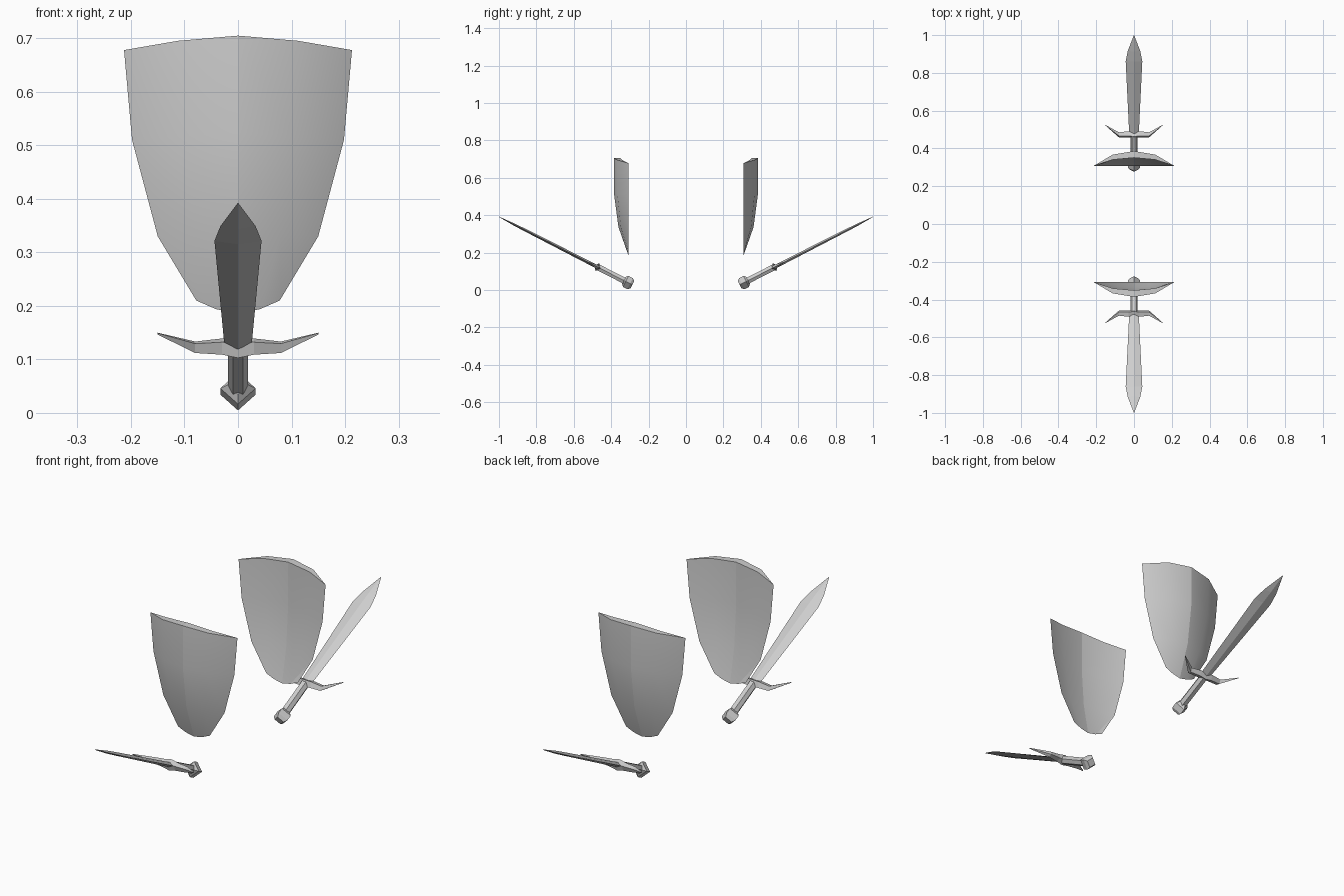
import bpy
import bmesh
from math import cos, sin, pi, radians
from mathutils import Matrix, Vector

if "Cube" in bpy.data.objects:
    bpy.data.objects.remove(bpy.data.objects["Cube"])

# One plain grey for everything
GREY = (0.62, 0.62, 0.62, 1)
steel = bpy.data.materials.new("grey_steel")
steel.use_nodes = True
steel.diffuse_color = GREY
steel.node_tree.nodes["Principled BSDF"].inputs["Base Color"].default_value = GREY

# Sword frame: local x = width, y = towards the tip, z = blade normal
TILT = radians(27)
SWORD = Matrix.Translation((0, -0.31, 0.04)) @ Matrix((
    (-1, 0, 0, 0),
    (0, -cos(TILT), sin(TILT), 0),
    (0, sin(TILT), cos(TILT), 0),
    (0, 0, 0, 1)))


def finish(name, bm, frame=Matrix(), smooth=False):
    """Clean the mesh and place a front copy and a turned rear copy."""
    bmesh.ops.remove_doubles(bm, verts=bm.verts, dist=0.0005)
    bm.transform(frame)
    bmesh.ops.recalc_face_normals(bm, faces=bm.faces)
    for f in bm.faces:
        f.smooth = smooth
    for e in bm.edges:
        centre_line = all(abs(v.co.x) < 0.001 for v in e.verts)
        if centre_line or e.calc_face_angle(0) > radians(35):
            e.smooth = False
    for side, angle in (("front", 0), ("rear", pi)):
        mesh = bpy.data.meshes.new(f"{side}_{name}")
        bm.to_mesh(mesh)
        mesh.transform(Matrix.Rotation(angle, 4, 'Z'))
        mesh.materials.append(steel)
        obj = bpy.data.objects.new(f"{side}_{name}", mesh)
        bpy.context.collection.objects.link(obj)
    bm.free()


def loft(name, rings):
    """Skin a row of equal rings and close both ends."""
    bm = bmesh.new()
    rows = [[bm.verts.new(p) for p in ring] for ring in rings]
    n = len(rows[0])
    for a, b in zip(rows, rows[1:]):
        for i in range(n):
            j = (i + 1) % n
            bm.faces.new((a[i], a[j], b[j], b[i]))
    bm.faces.new(rows[0])
    bm.faces.new(rows[-1])
    finish(name, bm, SWORD)


def ring(sides, y, rx, rz):
    return [Vector((rx * cos(2 * pi * i / sides), y, rz * sin(2 * pi * i / sides)))
            for i in range(sides)]


# Blade: diamond section, flaring towards a leaf-shaped point
loft("blade", [ring(4, y, w, t) for y, w, t in (
    (0.18, 0.025, 0.010), (0.62, 0.044, 0.007),
    (0.68, 0.033, 0.006), (0.774, 0.001, 0.001))])

# Grip: six-sided rod
loft("grip", [ring(6, y, 0.019, 0.019) for y in (0.01, 0.185)])

# Pommel: chamfered block standing on a corner
loft("pommel", [ring(4, y, r, r) for y, r in (
    (-0.026, 0.022), (-0.013, 0.033), (0.013, 0.033), (0.026, 0.020))])

# Guard: diamond section, swept towards the tip at both ends
half = [(0.15, 0.238, 0.002, 0.002), (0.08, 0.182, 0.015, 0.012),
        (0.03, 0.185, 0.018, 0.017), (0, 0.183, 0.018, 0.023)]
stations = half + [(-x, y, w, t) for x, y, w, t in reversed(half[:-1])]
loft("guard", [[Vector((x, y - w, 0)), Vector((x, y, t)),
                Vector((x, y + w, 0)), Vector((x, y, -t))]
               for x, y, w, t in stations])

# Shield rows: half width, edge height, centre height, bulge
SHIELD = [(0.213, 0.678, 0.705, 0.078), (0.198, 0.51, 0.522, 0.078),
          (0.15, 0.33, 0.336, 0.053), (0.078, 0.21, 0.185, 0)]
# Shield columns: share of width, height blend and bulge
COLUMNS = [(-1, 0, 0), (-0.53, 0.64, 0.76), (0, 1, 1), (0.53, 0.64, 0.76), (1, 0, 0)]

bm = bmesh.new()
skins = []
for depth in (1, 0.55):
    skins.append([[bm.verts.new((w * u, -0.308 - bulge * depth * b, lo + (hi - lo) * h))
                   for u, h, b in COLUMNS] for w, lo, hi, bulge in SHIELD])
outer, inner = skins
for grid in skins:
    for a, b in zip(grid, grid[1:]):
        for i in range(len(COLUMNS) - 1):
            bm.faces.new((a[i], a[i + 1], b[i + 1], b[i]))
# Top rim, tapering to nothing at the corners
for i in range(len(COLUMNS) - 1):
    bm.faces.new((outer[0][i], outer[0][i + 1], inner[0][i + 1], inner[0][i]))
finish("shield", bm, smooth=True)
